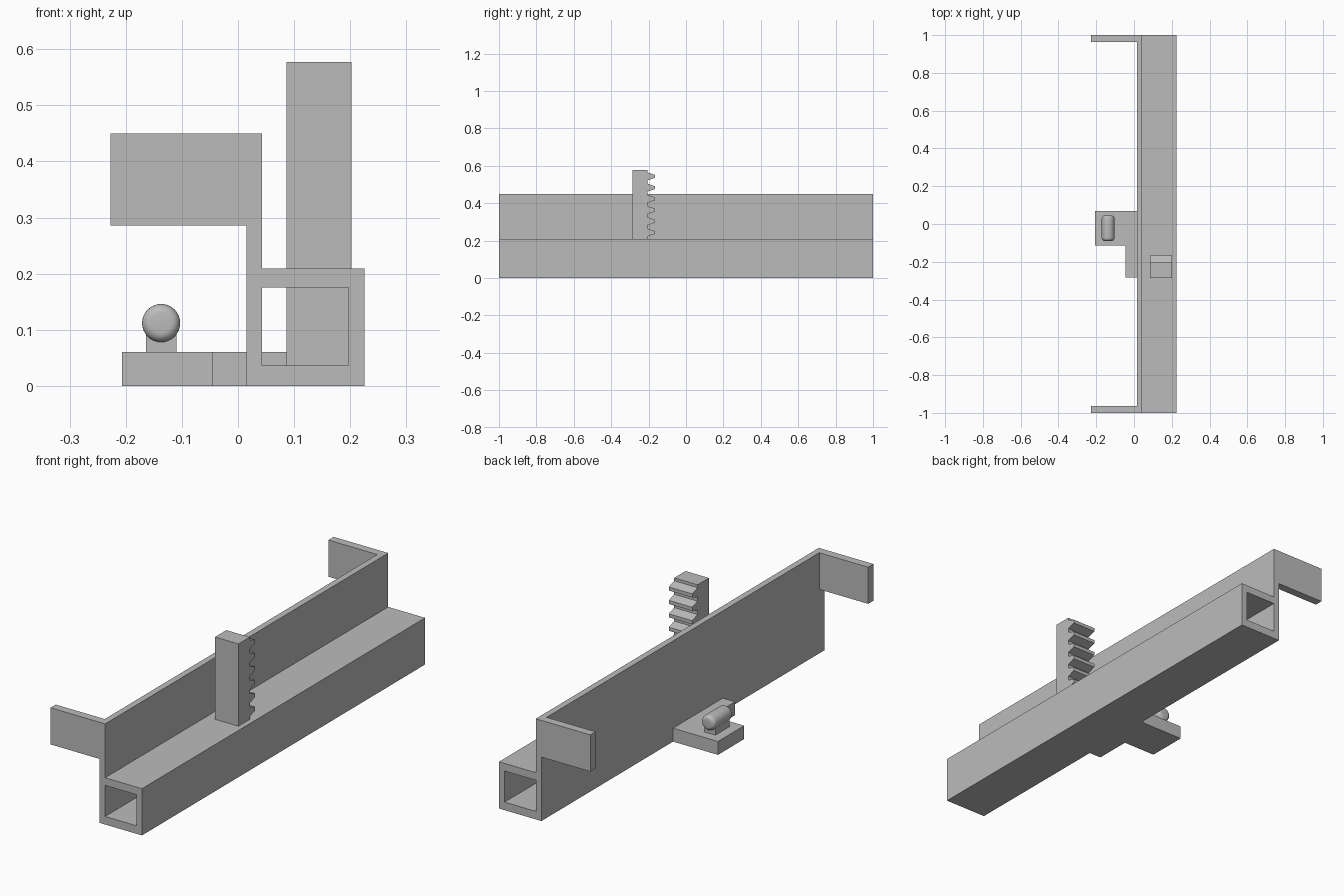
import bpy, bmesh, math
from mathutils import Vector

cube = bpy.data.objects.get("Cube")
if cube:
    bpy.data.objects.remove(cube, do_unlink=True)

GREY = (0.5, 0.5, 0.5, 1)
grey = bpy.data.materials.new("plain grey")
grey.use_nodes = True
grey.diffuse_color = GREY
grey.node_tree.nodes["Principled BSDF"].inputs["Base Color"].default_value = GREY


def finish(name, bm):
    """Turn a bmesh into a named grey object."""
    bmesh.ops.recalc_face_normals(bm, faces=bm.faces)
    mesh = bpy.data.meshes.new(name)
    bm.to_mesh(mesh)
    bm.free()
    mesh.materials.append(grey)
    obj = bpy.data.objects.new(name, mesh)
    bpy.context.collection.objects.link(obj)
    return obj


def extrude(name, outline, axis, start, end):
    """Extrude a 2D outline along x, y or z; the outline uses the other two axes in order."""
    bm = bmesh.new()
    verts = []
    for p in outline:
        co = list(p)
        co.insert(axis, start)
        verts.append(bm.verts.new(co))
    face = bm.faces.new(verts)
    new = bmesh.ops.extrude_face_region(bm, geom=[face])["geom"]
    step = Vector((0, 0, 0))
    step[axis] = end - start
    bmesh.ops.translate(bm, vec=step, verts=[v for v in new if isinstance(v, bmesh.types.BMVert)])
    return finish(name, bm)


def rect(a0, a1, b0, b1):
    return [(a0, b0), (a1, b0), (a1, b1), (a0, b1)]


X, Y, Z = 0, 1, 2
WALL0, WALL1 = 0.015, 0.043

# Long rail: square tube with an upright wall on one side
rail = extrude("rail", [(WALL0, 0), (0.225, 0), (0.225, 0.209), (WALL1, 0.209),
                        (WALL1, 0.45), (WALL0, 0.45)], Y, -1, 1)
bore = extrude("bore_cutter", rect(WALL1, 0.197, 0.036, 0.175), Y, -1.1, 1.1)
bore.hide_render = True
cut = rail.modifiers.new("bore", "BOOLEAN")
cut.operation = "DIFFERENCE"
cut.solver = "EXACT"
cut.object = bore
bpy.context.view_layer.objects.active = rail
bpy.ops.object.modifier_apply(modifier=cut.name)
bpy.data.objects.remove(bore, do_unlink=True)

# End flanges at the top of the wall
for name, y0, y1 in (("front_flange", -1, -0.963), ("back_flange", 0.963, 1)):
    extrude(name, rect(-0.227, WALL0, 0.286, 0.45), Y, y0, y1)

# Bracket plate that passes through the wall to the rack
extrude("bracket_plate", [(-0.207, 0.07), (-0.207, -0.115), (-0.045, -0.115),
                          (-0.045, -0.282), (0.086, -0.282), (0.086, 0.07)], Z, 0, 0.06)

# Toothed rack standing through the tube
BACK, ROOT, TIP, TOP, PITCH = -0.285, -0.205, -0.167, 0.577, 0.06
profile = [(BACK, 0), (BACK, TOP), (ROOT, TOP)]
for i in range(8):
    mid = TOP - 0.034 - i * PITCH
    profile += [(ROOT, mid + 0.021), (TIP, mid + 0.008), (TIP, mid - 0.008), (ROOT, mid - 0.021)]
profile.append((ROOT, 0))
extrude("rack", profile, X, 0.086, 0.202)

# Short neck and rounded pin on the bracket
PIN_X, PIN_Z, RADIUS, ROUND = -0.137, 0.112, 0.034, 0.017
extrude("pin_neck", rect(-0.164, -0.11, 0.06, 0.1), Y, -0.072, 0.026)

Y0, Y1 = -0.09, 0.045
arc = [math.radians(15 * i) for i in range(7)]
front = [(RADIUS - ROUND + ROUND * math.sin(a), Y0 + ROUND * (1 - math.cos(a))) for a in arc]
back = [(r, Y0 + Y1 - y) for r, y in reversed(front)]
path = [(0, Y0)] + front + back + [(0, Y1)]
bm = bmesh.new()
verts = [bm.verts.new((PIN_X + r, y, PIN_Z)) for r, y in path]
edges = [bm.edges.new(pair) for pair in zip(verts, verts[1:])]
bmesh.ops.spin(bm, geom=verts + edges, cent=(PIN_X, 0, PIN_Z), axis=(0, 1, 0),
               angle=math.tau, steps=32)
bmesh.ops.remove_doubles(bm, verts=bm.verts, dist=0.0002)
pin = finish("pin", bm)
bpy.ops.object.select_all(action="DESELECT")
pin.select_set(True)
bpy.context.view_layer.objects.active = pin
bpy.ops.object.shade_smooth_by_angle(angle=math.radians(30))
